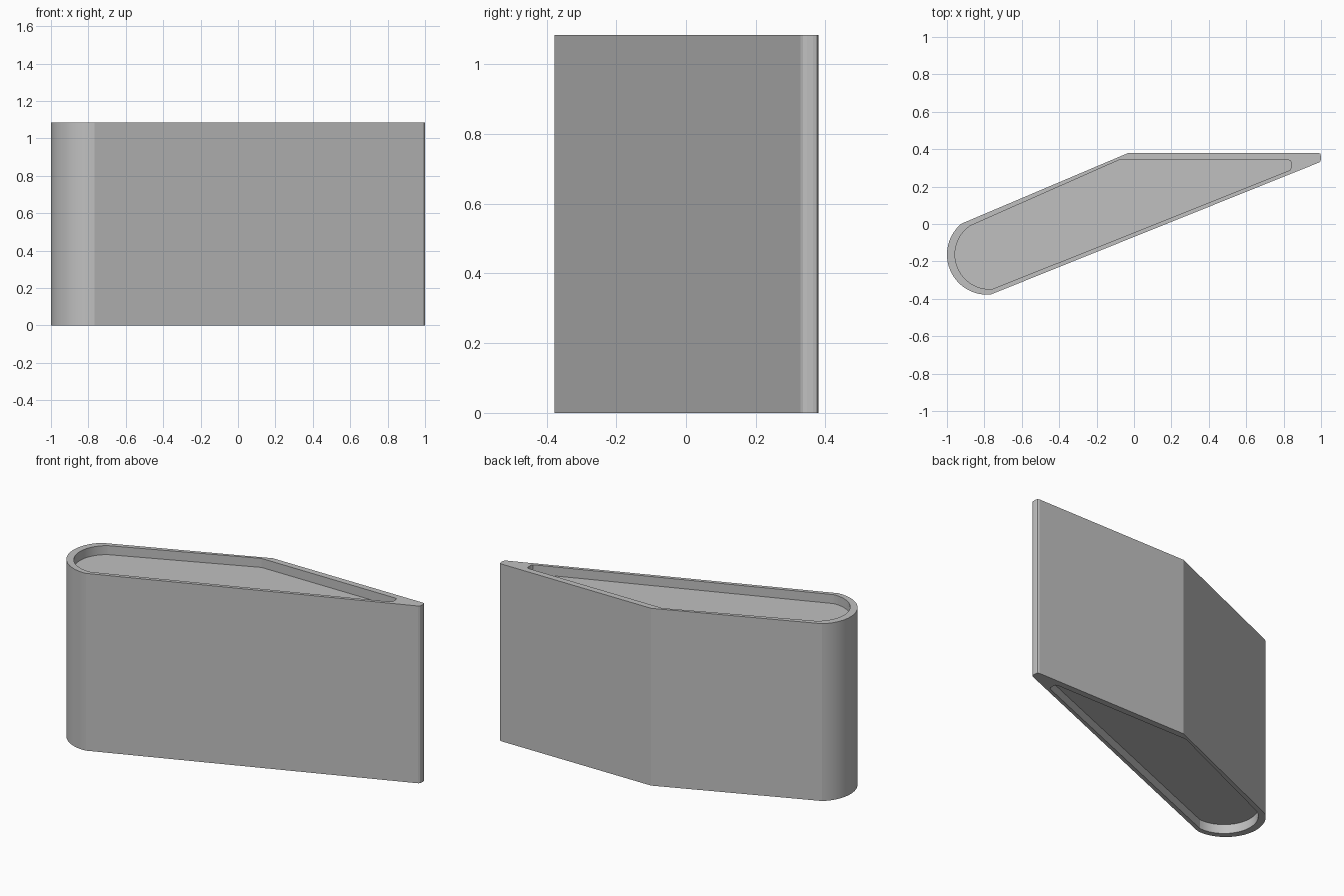
import bpy
import bmesh
from math import cos, sin, radians

HEIGHT = 1.085
RECESS = 0.055
ARC_STEPS = 28

cube = bpy.data.objects.get("Cube")
if cube:
    bpy.data.objects.remove(cube, do_unlink=True)

grey = bpy.data.materials.new("plain_grey")
grey.use_nodes = True
colour = (0.53, 0.53, 0.53, 1)
grey.diffuse_color = colour
grey.node_tree.nodes["Principled BSDF"].inputs["Base Color"].default_value = colour


def outline(centre, radius, start, end, tail):
    """Rounded nose followed by the straight-sided tail, counter-clockwise."""
    points = []
    for i in range(ARC_STEPS + 1):
        a = radians(start + (end - start) * i / ARC_STEPS)
        points.append((centre[0] + radius * cos(a), centre[1] + radius * sin(a)))
    return points + tail


# Outer wall and inner lip share the same point order
outer = outline((-0.785, -0.163), 0.215, 130, 275,
                [(0.99, 0.329), (0.997, 0.336), (1.0, 0.347),
                 (0.999, 0.365), (0.996, 0.376), (0.985, 0.38), (-0.03, 0.38)])
inner = outline((-0.772, -0.163), 0.185, 124, 275,
                [(0.825, 0.284), (0.835, 0.289), (0.84, 0.3),
                 (0.84, 0.328), (0.836, 0.338), (0.825, 0.342), (-0.08, 0.342)])

# Stack of loops: bottom recess, bottom rim, wall, top rim, top recess
layers = [(inner, RECESS), (inner, 0), (outer, 0),
          (outer, HEIGHT), (inner, HEIGHT), (inner, HEIGHT - RECESS)]
bm = bmesh.new()
rings = [[bm.verts.new((x, y, z)) for x, y in shape] for shape, z in layers]
for low, high in zip(rings, rings[1:]):
    for i in range(len(low)):
        j = (i + 1) % len(low)
        bm.faces.new((low[i], low[j], high[j], high[i]))

# Recessed end panels
bm.faces.new(rings[0][::-1])
bm.faces.new(rings[-1])
bmesh.ops.recalc_face_normals(bm, faces=bm.faces)

mesh = bpy.data.meshes.new("wedge_body")
bm.to_mesh(mesh)
bm.free()
mesh.materials.append(grey)
body = bpy.data.objects.new("wedge_body", mesh)
bpy.context.collection.objects.link(body)

# Smooth nose with crisp straight edges
bpy.ops.object.select_all(action='DESELECT')
body.select_set(True)
bpy.context.view_layer.objects.active = body
bpy.ops.object.shade_smooth_by_angle(angle=radians(12))
